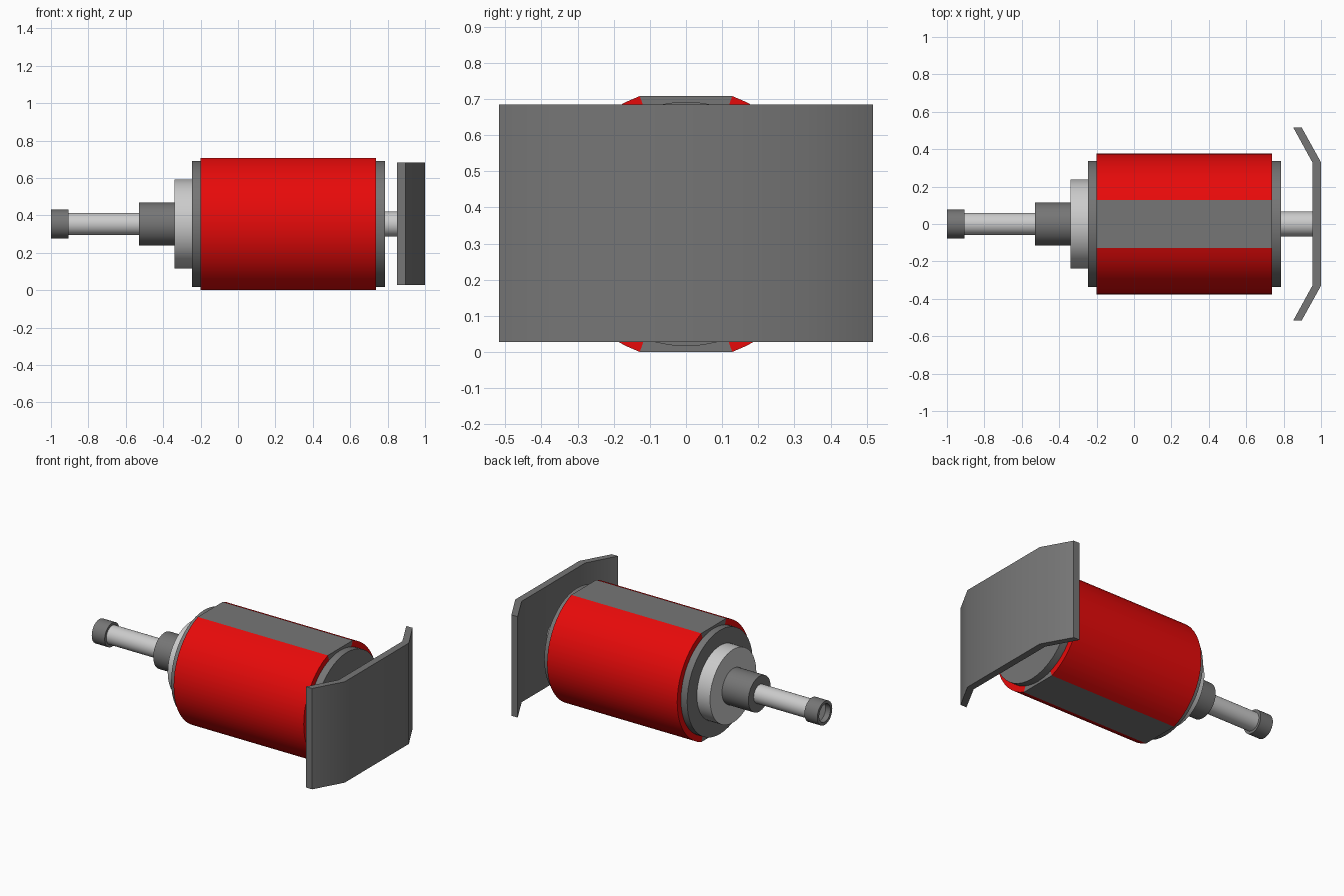
import bpy, bmesh
from math import sin, cos, pi, atan2, hypot, radians
from mathutils import Vector

if "Cube" in bpy.data.objects:
    bpy.data.objects.remove(bpy.data.objects["Cube"])

CZ = 0.354                       # height of the main axis
FLAT = 0.128                     # half width of the flat strips
R = hypot(CZ, FLAT)              # outer body radius
CORE = 0.338
X0, X1 = -0.2, 0.737


def material(name, rgb):
    m = bpy.data.materials.new(name)
    m.diffuse_color = (*rgb, 1)
    m.use_nodes = True
    m.node_tree.nodes["Principled BSDF"].inputs["Base Color"].default_value = m.diffuse_color
    return m


RED = material("red", (0.8, 0.003, 0.003))
DARK = material("dark_grey", (0.18, 0.18, 0.18))
LIGHT = material("light_grey", (0.8, 0.8, 0.8))


def finish(name, bm, mat):
    bmesh.ops.remove_doubles(bm, verts=bm.verts, dist=1e-5)
    bmesh.ops.recalc_face_normals(bm, faces=bm.faces)
    me = bpy.data.meshes.new(name)
    bm.to_mesh(me)
    bm.free()
    me.materials.append(mat)
    ob = bpy.data.objects.new(name, me)
    bpy.context.collection.objects.link(ob)
    bpy.ops.object.select_all(action='DESELECT')
    ob.select_set(True)
    bpy.context.view_layer.objects.active = ob
    bpy.ops.object.shade_smooth_by_angle(angle=radians(35))


def lathe(name, profile, mat, steps=48):
    """Spin an (x, radius) profile around the main axis."""
    bm = bmesh.new()
    vs = [bm.verts.new((x, 0, CZ + r)) for x, r in profile]
    es = [bm.edges.new(p) for p in zip(vs, vs[1:])]
    bmesh.ops.spin(bm, geom=vs + es, cent=(0, 0, CZ), axis=(1, 0, 0),
                   angle=2 * pi, steps=steps)
    finish(name, bm, mat)


def rod(name, x0, x1, r, mat):
    lathe(name, [(x0, 0), (x0, r), (x1, r), (x1, 0)], mat)


def prism(name, points, offset, mat):
    """Extrude a closed 3D outline along an offset."""
    bm = bmesh.new()
    face = bm.faces.new([bm.verts.new(p) for p in points])
    ext = bmesh.ops.extrude_face_region(bm, geom=[face], use_keep_orig=True)
    bmesh.ops.translate(bm, vec=Vector(offset),
                        verts=[g for g in ext["geom"] if isinstance(g, bmesh.types.BMVert)])
    finish(name, bm, mat)


# Core with end caps, and the stepped shaft
rod("body_core", -0.245, 0.785, CORE, DARK)
rod("collar_disc", -0.34, -0.245, 0.238, LIGHT)
rod("collar_hub", -0.53, -0.34, 0.115, DARK)
rod("front_rod", -0.965, -0.53, 0.06, LIGHT)
rod("rear_rod", 0.785, 0.956, 0.067, LIGHT)
lathe("rod_tip", [(-1, 0.058), (-1, 0.077), (-0.907, 0.077), (-0.907, 0.058), (-1, 0.058)], DARK)

# Red side shells and flat grey strips
a = pi / 2 - atan2(FLAT, CZ)
N = 20
angles = [-a + 2 * a * i / N for i in range(N + 1)]
k = 0.32 / CZ
for s, side, strip in ((1, "left_shell", "top_strip"), (-1, "right_shell", "bottom_strip")):
    arc = [(X0, s * R * cos(t), CZ + R * sin(t)) for t in angles]
    arc += [(X0, s * 0.33 * cos(t), CZ + 0.33 * sin(t)) for t in reversed(angles)]
    prism(side, arc, (X1 - X0, 0, 0), RED)
    trap = [(-FLAT, CZ), (FLAT, CZ), (FLAT * k, CZ * k), (-FLAT * k, CZ * k)]
    prism(strip, [(X0, y, CZ + s * z) for y, z in trap], (X1 - X0, 0, 0), DARK)

# Bent end plate
half = [(1.0, 0.33), (0.896, 0.517), (0.851, 0.517), (0.955, 0.327)]
outline = half + [(x, -y) for x, y in reversed(half)]
prism("end_plate", [(x, y, 0.027) for x, y in outline], (0, 0, 0.657), DARK)
